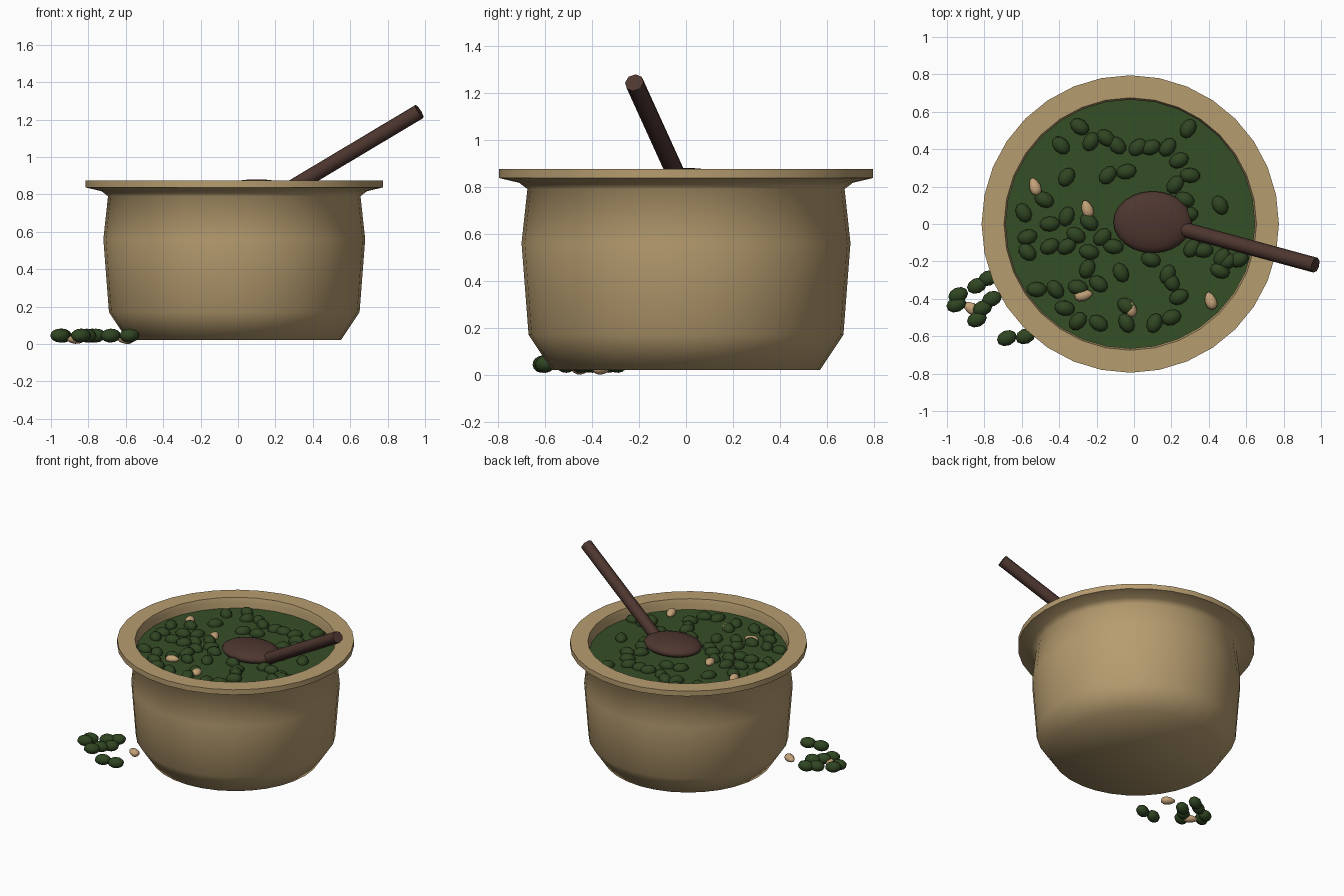
import bpy, bmesh, math, random
from mathutils import Vector, Matrix

random.seed(4)
if "Cube" in bpy.data.objects:
    bpy.data.objects.remove(bpy.data.objects["Cube"])

POT_X = -0.02
SOUP_Z = 0.80


def material(name, rgb):
    m = bpy.data.materials.new(name)
    m.use_nodes = True
    m.diffuse_color = (*rgb, 1)
    m.node_tree.nodes["Principled BSDF"].inputs["Base Color"].default_value = (*rgb, 1)
    return m


clay = material("clay tan", (0.47, 0.335, 0.16))
broth = material("soup green", (0.036, 0.077, 0.019))
leaf = material("bean green", (0.029, 0.06, 0.016))
nut = material("nut beige", (0.55, 0.36, 0.19))
wood = material("dark wood", (0.076, 0.037, 0.029))


def finish(bm, name, mat, angle):
    """Turn a bmesh into a smooth-shaded object with sharp creases."""
    bmesh.ops.recalc_face_normals(bm, faces=bm.faces)
    mesh = bpy.data.meshes.new(name)
    bm.to_mesh(mesh)
    bm.free()
    mesh.materials.append(mat)
    obj = bpy.data.objects.new(name, mesh)
    bpy.context.collection.objects.link(obj)
    bpy.ops.object.select_all(action='DESELECT')
    obj.select_set(True)
    bpy.context.view_layer.objects.active = obj
    bpy.ops.object.shade_smooth_by_angle(angle=math.radians(angle))
    return obj


def lathe(name, profile, mat, angle, steps=32):
    """Spin a radius/height profile around the upright axis."""
    bm = bmesh.new()
    verts = [bm.verts.new((r, 0, z)) for r, z in profile]
    edges = [bm.edges.new(pair) for pair in zip(verts, verts[1:])]
    bmesh.ops.spin(bm, geom=verts + edges, cent=(0, 0, 0), axis=(0, 0, 1),
                   angle=math.tau, steps=steps, use_merge=True)
    bmesh.ops.remove_doubles(bm, verts=bm.verts, dist=0.0005)
    return finish(bm, name, mat, angle)


def ellipsoid(name, radii, mat, segments, rings, taper=0):
    """Oval lying along x, narrowed toward its +x end by taper."""
    bm = bmesh.new()
    bmesh.ops.create_uvsphere(bm, u_segments=segments, v_segments=rings, radius=1)
    for v in bm.verts:
        k = 1 - taper * v.co.x
        v.co = Vector((v.co.x * radii[0], v.co.y * radii[1] * k, v.co.z * radii[2] * k))
    return finish(bm, name, mat, 70)


# Pot: outer wall, flared rim and inside wall
pot = lathe("pot", [
    (0, 0.02), (0.57, 0.02), (0.67, 0.17), (0.70, 0.56), (0.675, 0.79),
    (0.71, 0.817), (0.795, 0.837), (0.795, 0.875), (0.675, 0.875),
    (0.665, 0.84), (0.665, 0.56), (0.63, 0.18), (0.54, 0.07), (0, 0.07)], clay, 60)
pot.location.x = POT_X

# Soup filling
soup = lathe("soup", [(0, SOUP_Z), (0.666, SOUP_Z)], broth, 30)
soup.location.x = POT_X

# Spoon: domed bowl and slanted eight-sided handle
bowl = ellipsoid("spoon_bowl", (0.21, 0.165, 0.055), wood, 24, 12)
bowl.location = (0.10, 0.01, 0.825)

start, end = Vector((0.27, -0.03, 0.825)), Vector((0.97, -0.22, 1.243))
axis = end - start
bm = bmesh.new()
bmesh.ops.create_cone(bm, cap_ends=True, segments=8, radius1=0.041, radius2=0.041,
                      depth=axis.length,
                      matrix=Matrix.Translation((start + end) / 2)
                      @ axis.to_track_quat('Z', 'Y').to_matrix().to_4x4())
finish(bm, "spoon_handle", wood, 50)

# Shared shapes for the beans and nuts
bean_mesh = ellipsoid("soup_bean", (0.055, 0.041, 0.037), leaf, 10, 8)
nut_mesh = ellipsoid("soup_nut", (0.05, 0.031, 0.025), nut, 10, 8, 0.25)


def scatter(source, name, spots, z, turn=None):
    """Place copies at spots given in hundredths of a unit."""
    for x, y in spots:
        obj = bpy.data.objects.new(name, source.data)
        heading = random.uniform(-1.2, 1.2) if turn is None else turn
        obj.location = (x / 100, y / 100, z)
        obj.rotation_euler = (random.uniform(-0.1, 0.1), random.uniform(-0.1, 0.1), heading)
        bpy.context.collection.objects.link(obj)


# Beans floating in the soup, back half then front half
scatter(bean_mesh, "floating_bean", [
    (-29, 52), (-39, 42), (-23, 44), (-15, 46), (-9, 42), (29, 51), (2, 41), (9, 41),
    (18, 41), (24, 34), (30, 26), (22, 21), (-36, 25), (-14, 26), (-4, 28), (-48, 13),
    (-59, 6), (-45, 0), (-36, 4), (-24, 1), (27, 13), (29, 5), (46, 10)], SOUP_Z + 0.005)
scatter(bean_mesh, "floating_bean", [
    (-57, -7), (-57, -15), (-45, -12), (-36, -12), (-31, -6), (-24, -15), (-17, -7),
    (-11, -12), (-25, -24), (-7, -26), (9, -19), (18, -27), (20, -31), (24, -39),
    (-52, -35), (-42, -35), (-30, -34), (-19, -32), (-37, -45), (-30, -52), (-19, -53),
    (-4, -44), (-4, -53), (11, -53), (20, -50), (37, -14), (31, -13), (46, -25),
    (50, -20), (56, -19), (47, -18)], SOUP_Z + 0.005)

# Nuts floating in the soup
scatter(nut_mesh, "floating_nut", [(-53, 20), (-25, 8), (-2, -45), (41, -41)],
        SOUP_Z + 0.012, 1.9)
scatter(nut_mesh, "floating_nut", [(-27, -38)], SOUP_Z + 0.012, 0.2)

# Spilled beans and nuts on the ground
scatter(bean_mesh, "spilled_bean", [
    (-95, -43), (-94, -38), (-84, -33), (-78, -29), (-76, -40), (-81, -45),
    (-84, -51), (-68, -61), (-58, -60)], 0.045, 0.4)
scatter(nut_mesh, "spilled_nut", [(-87, -45), (-60, -36)], 0.026, 2.6)

# The shape sources are no longer needed
for source in (bean_mesh, nut_mesh):
    bpy.data.objects.remove(source)
